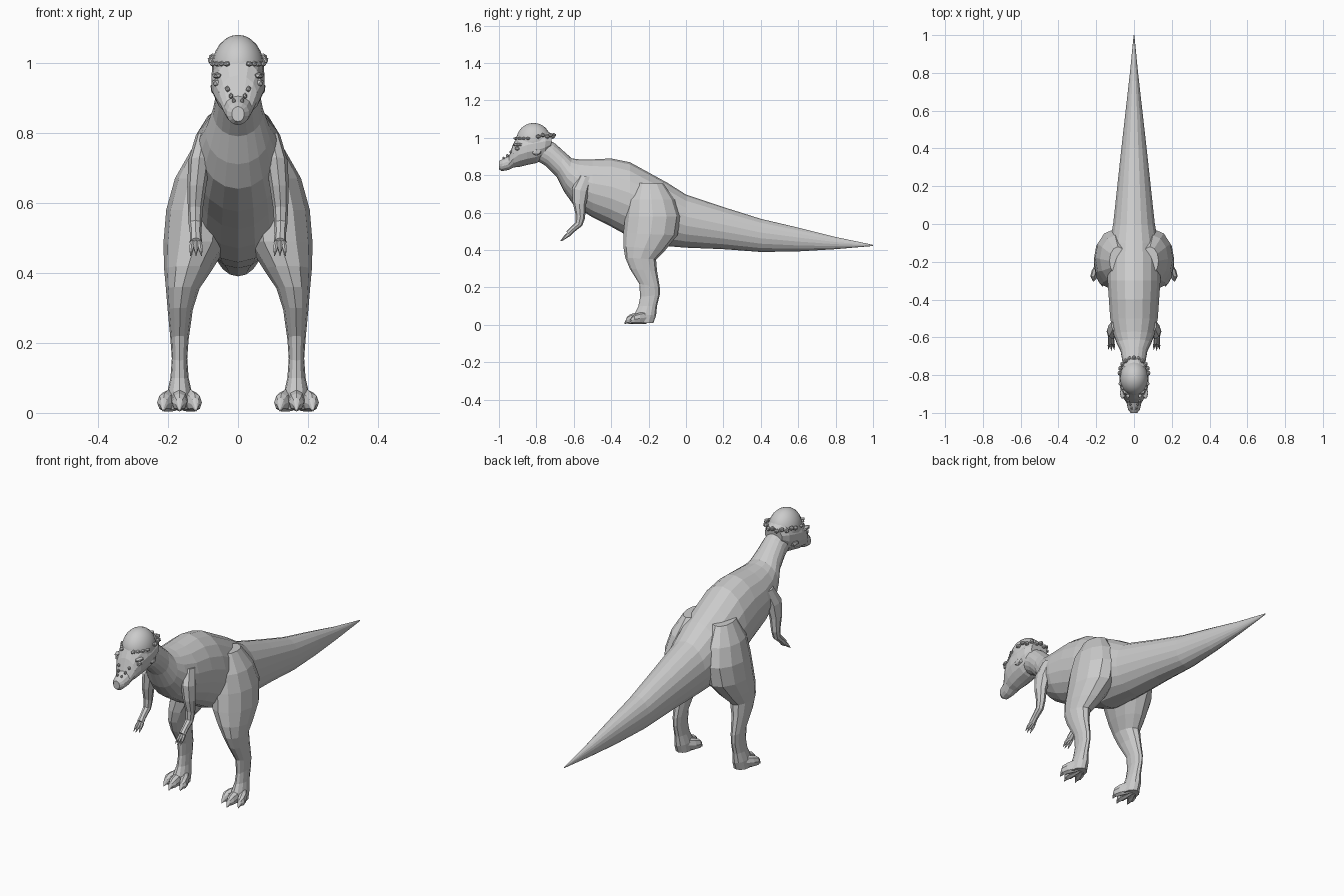
import bpy, bmesh
from math import cos, sin, pi
from mathutils import Vector, Matrix


def finish(name, bm, mirror=False):
    bmesh.ops.recalc_face_normals(bm, faces=bm.faces)
    me = bpy.data.meshes.new(name)
    bm.to_mesh(me)
    bm.free()
    ob = bpy.data.objects.new(name, me)
    bpy.context.collection.objects.link(ob)
    if mirror:
        ob.modifiers.new("mirror", 'MIRROR')
    return ob


def loft(bm, sections, sides):
    # section: centre x, half width, (y, z) of one edge, (y, z) of the opposite edge
    rings = []
    for x, hw, y1, z1, y2, z2 in sections:
        mid = Vector((x, (y1 + y2) / 2, (z1 + z2) / 2))
        up = Vector((0, (y1 - y2) / 2, (z1 - z2) / 2))
        rings.append([bm.verts.new(mid + up * cos(2 * pi * i / sides)
                                   + Vector((hw * sin(2 * pi * i / sides), 0, 0)))
                      for i in range(sides)])
    for a, b in zip(rings, rings[1:]):
        for i in range(sides):
            j = (i + 1) % sides
            bm.faces.new((a[i], a[j], b[j], b[i]))
    bm.faces.new(rings[0])
    bm.faces.new(rings[-1])


def part(name, sections, sides, mirror=False):
    bm = bmesh.new()
    loft(bm, sections, sides)
    return finish(name, bm, mirror)


def blobs(name, items, mirror=True):
    bm = bmesh.new()
    for pos, size in items:
        bmesh.ops.create_icosphere(bm, subdivisions=1, radius=1,
                                   matrix=Matrix.Translation(pos) @ Matrix.Diagonal((*size, 1)))
    return finish(name, bm, mirror)


# Tail, trunk and neck in one skin
part("body", [
    (0, .002, 1, .428, 1, .422),
    (0, .022, .8, .470, .8, .405),
    (0, .045, .6, .520, .6, .393),
    (0, .068, .4, .567, .4, .390),
    (0, .090, .2, .630, .2, .405),
    (0, .112, 0, .697, 0, .413),
    (0, .130, -.10, .760, -.09, .42),
    (0, .142, -.20, .815, -.20, .43),
    (0, .142, -.30, .870, -.30, .47),
    (0, .135, -.40, .890, -.40, .525),
    (0, .128, -.50, .885, -.50, .575),
    (0, .110, -.57, .885, -.60, .64),
    (0, .092, -.61, .890, -.65, .71),
    (0, .072, -.65, .925, -.69, .79),
    (0, .062, -.70, .970, -.75, .85),
    (0, .058, -.75, 1.0, -.80, .88)], 18)

# Head with narrow beak
part("head", [
    (0, .018, -1.0, .875, -1.0, .832),
    (0, .032, -.98, .888, -.985, .822),
    (0, .040, -.945, .905, -.95, .828),
    (0, .056, -.925, .965, -.92, .842),
    (0, .070, -.90, 1.01, -.89, .845),
    (0, .078, -.85, 1.03, -.85, .855),
    (0, .077, -.80, 1.04, -.80, .865),
    (0, .070, -.75, 1.04, -.755, .89),
    (0, .050, -.715, 1.02, -.725, .93)], 14)

# Domed skull
bm = bmesh.new()
bmesh.ops.create_uvsphere(bm, u_segments=20, v_segments=12, radius=1,
                          matrix=Matrix.Translation((0, -.815, .985))
                          @ Matrix.Diagonal((.075, .093, .095, 1)))
dome = finish("skull_dome", bm)
dome.data.shade_smooth()

# Horn knobs round the back of the skull, brow and snout
knobs = []
for i in range(6):
    a = i * pi / 2 / 5
    knobs.append(((.076 * sin(a), -.79 + .082 * cos(a), 1.015 - .008 * (i % 2)), (.012, .014, .012)))
for i in range(4):
    knobs.append(((.072 - .013 * i, -.845 - .022 * i, .997), (.011, .012, .008)))
knobs += [((.020, -.955, .905), (.007, .009, .009)), ((.012, -.975, .892), (.006, .008, .008)),
          ((.030, -.938, .925), (.008, .008, .009)), ((.066, -.80, .925), (.014, .03, .02))]
blobs("horn_knobs", knobs)
blobs("brow_ridges", [((.060, -.895, .963), (.016, .034, .010))])
blobs("eyes", [((.062, -.900, .943), (.012, .016, .013))])

# Hind legs, hip to ankle
part("hind_legs", [
    (.085, .045, -.27, .76, -.12, .755),
    (.100, .080, -.31, .67, -.06, .67),
    (.110, .095, -.325, .58, -.03, .58),
    (.120, .093, -.335, .49, -.045, .48),
    (.142, .069, -.335, .42, -.11, .40),
    (.158, .048, -.325, .36, -.16, .35),
    (.165, .036, -.300, .30, -.155, .29),
    (.167, .026, -.250, .22, -.14, .20),
    (.167, .022, -.245, .15, -.14, .16),
    (.167, .026, -.255, .10, -.155, .10),
    (.167, .036, -.275, .06, -.16, .05),
    (.167, .038, -.275, .01, -.175, .01)], 12, True)

# Three clawed toes per foot
bm = bmesh.new()
for dx, tip in ((-.043, -.305), (0, -.33), (.043, -.305)):
    x = .167
    loft(bm, [(x + dx * .3, .022, -.21, .075, -.21, .005),
              (x + dx * .75, .024, tip + .06, .066, tip + .06, .004),
              (x + dx, .021, tip + .03, .056, tip + .03, .004),
              (x + dx * 1.05, .012, tip + .015, .043, tip + .015, .008),
              (x + dx * 1.1, .002, tip, .010, tip, .004)], 8)
finish("toes", bm, True)

# Arms, shoulder to wrist
part("arms", [
    (.095, .025, -.57, .80, -.50, .79),
    (.110, .032, -.61, .73, -.52, .71),
    (.118, .027, -.605, .65, -.535, .64),
    (.122, .021, -.59, .59, -.54, .57),
    (.122, .019, -.59, .55, -.555, .53),
    (.121, .016, -.615, .525, -.60, .495),
    (.120, .018, -.640, .50, -.622, .472)], 8, True)

# Three fingers per hand
bm = bmesh.new()
for dx, reach in ((-.013, .85), (0, 1), (.013, .85)):
    x = .120
    loft(bm, [(x + dx * .7, .008, -.632, .498, -.62, .475),
              (x + dx, .007, -.632 - .02 * reach, .477, -.632 - .008 * reach, .463),
              (x + dx * 1.2, .001, -.632 - .04 * reach, .450, -.63 - .04 * reach, .448)], 6)
finish("fingers", bm, True)
